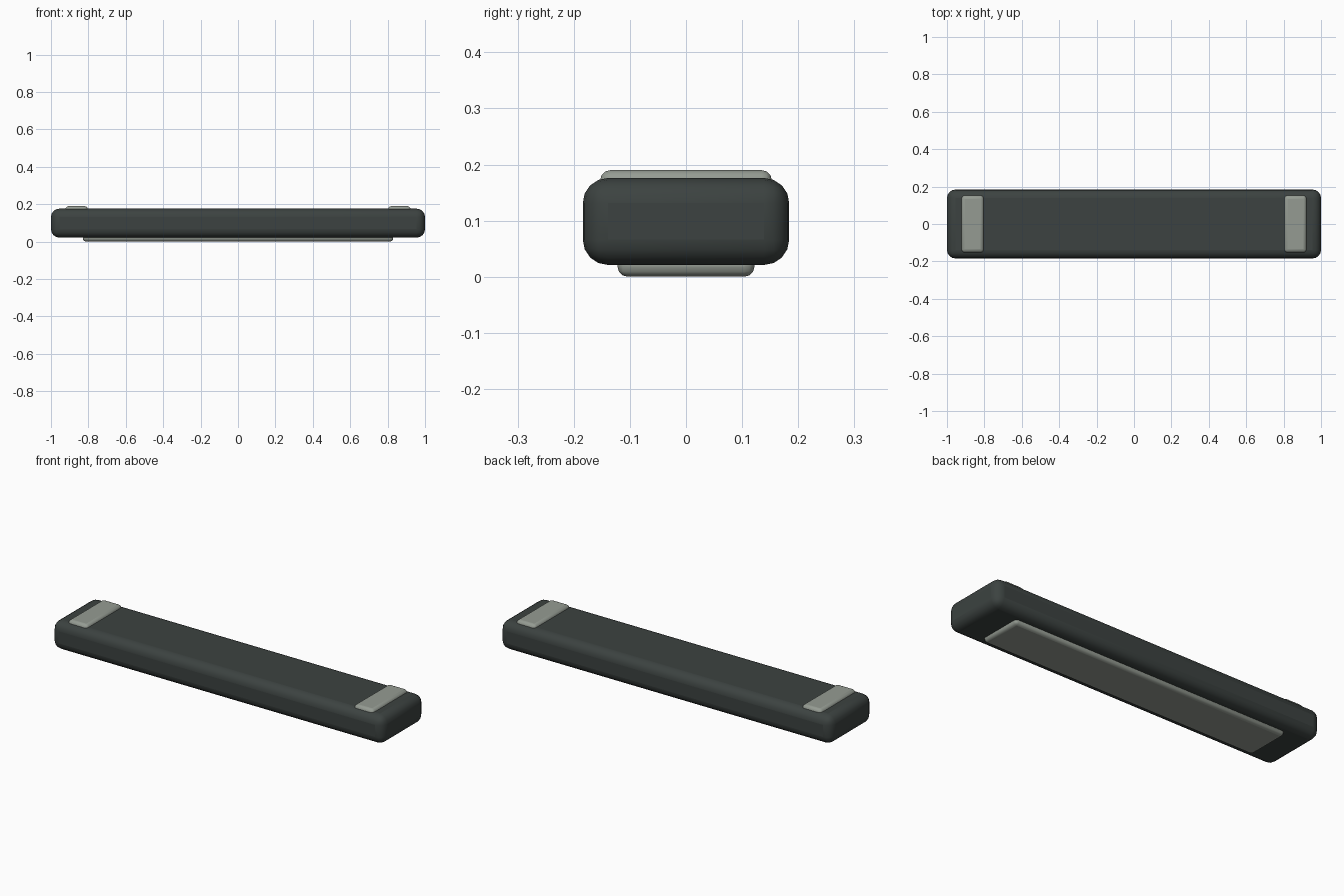
import bpy

if "Cube" in bpy.data.objects:
    bpy.data.objects.remove(bpy.data.objects["Cube"])


def material(name, color):
    m = bpy.data.materials.new(name)
    m.diffuse_color = color
    m.use_nodes = True
    m.node_tree.nodes["Principled BSDF"].inputs["Base Color"].default_value = m.diffuse_color
    return m


dark = material("dark_rubber", (0.045, 0.055, 0.052, 1))
pale = material("pale_grey", (0.30, 0.33, 0.29, 1))


def rounded_box(name, lo, hi, radius, segments, mat):
    """Box between two corners with rounded edges."""
    center = [(a + b) / 2 for a, b in zip(lo, hi)]
    bpy.ops.mesh.primitive_cube_add(size=1, location=center)
    ob = bpy.context.object
    ob.name = name
    ob.scale = [b - a for a, b in zip(lo, hi)]
    bpy.ops.object.transform_apply(location=False, rotation=False, scale=True)
    bevel = ob.modifiers.new("rounding", 'BEVEL')
    bevel.width = radius
    bevel.segments = segments
    bpy.ops.object.shade_smooth_by_angle(angle=0.7)
    ob.data.materials.append(mat)
    return ob


# main bar
rounded_box("bar_body", (-1, -0.184, 0.021), (1, 0.184, 0.176), 0.045, 4, dark)

# long plate underneath
rounded_box("under_plate", (-0.83, -0.122, 0.0), (0.83, 0.122, 0.04), 0.018, 3, pale)

# pads near each end of the top
for side, x in (("left", -0.863), ("right", 0.863)):
    rounded_box(side + "_top_pad", (x - 0.06, -0.153, 0.145), (x + 0.06, 0.153, 0.19), 0.018, 3, pale)
